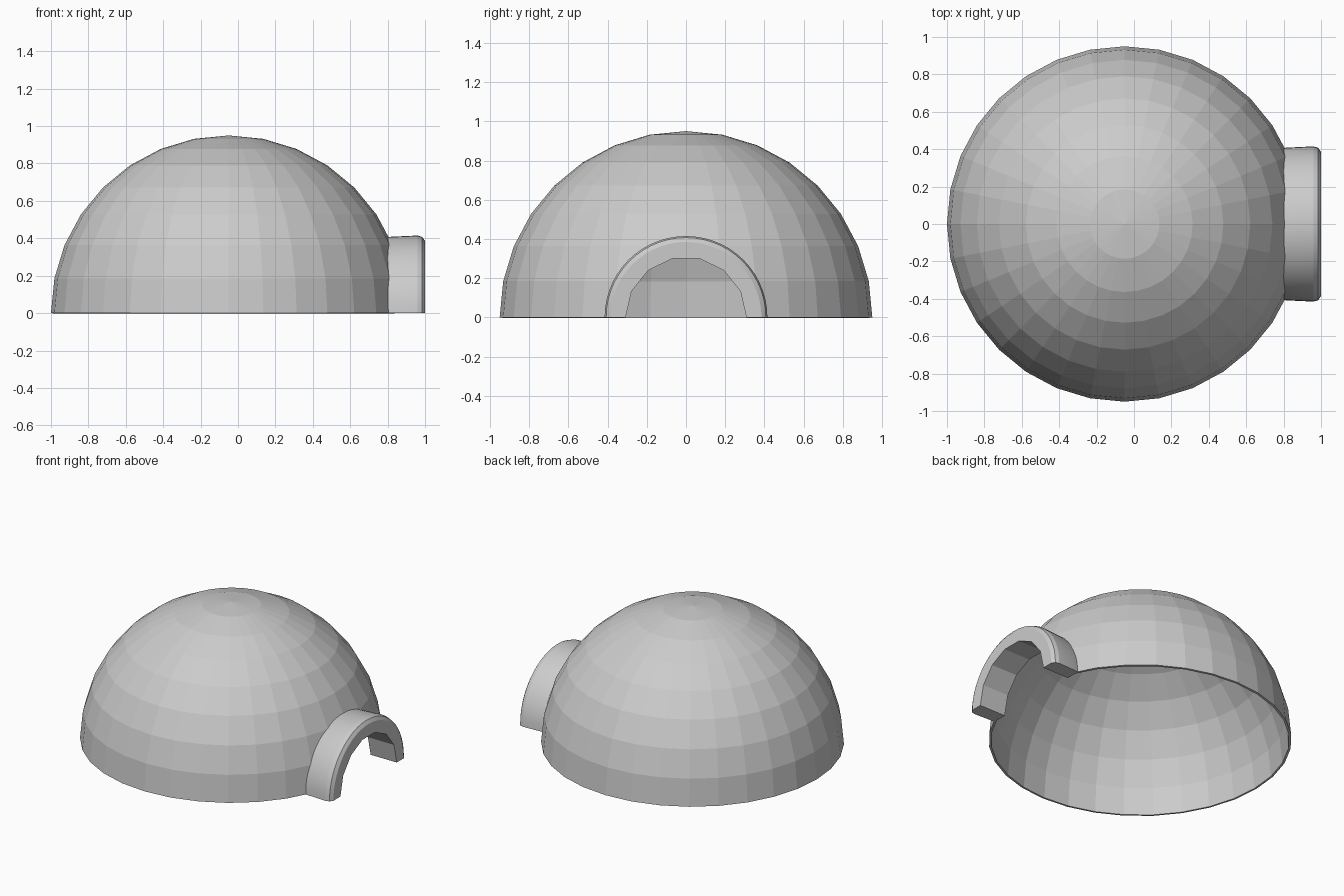
import bpy, bmesh, math

if "Cube" in bpy.data.objects:
    bpy.data.objects.remove(bpy.data.objects["Cube"])

R, CX = 0.95, -0.05          # dome radius and centre
DOOR = 0.31                  # doorway radius


def make_object(name, bm):
    bmesh.ops.recalc_face_normals(bm, faces=bm.faces)
    mesh = bpy.data.meshes.new(name)
    bm.to_mesh(mesh)
    bm.free()
    ob = bpy.data.objects.new(name, mesh)
    bpy.context.collection.objects.link(ob)
    return ob


# Dome: upper half of a 32 x 16 sphere, flat faces, open underneath
bm = bmesh.new()
bmesh.ops.create_uvsphere(bm, u_segments=32, v_segments=16, radius=R)
bmesh.ops.delete(bm, geom=[v for v in bm.verts if v.co.z < -0.01], context='VERTS')
bmesh.ops.translate(bm, verts=bm.verts, vec=(CX, 0, 0))
dome = make_object("dome", bm)
shell = dome.modifiers.new("thickness", 'SOLIDIFY')
shell.thickness = 0.015
shell.offset = -1

# Doorway cutter
bpy.ops.mesh.primitive_cylinder_add(vertices=28, radius=DOOR, depth=0.5,
                                    location=(0.9, 0, 0), rotation=(0, math.pi / 2, 0))
cutter = bpy.context.object
cutter.name = "doorway_cutter"
cutter.hide_render = True
cutter.hide_viewport = False
cutter.display_type = 'WIRE'
cut = dome.modifiers.new("doorway", 'BOOLEAN')
cut.operation = 'DIFFERENCE'
cut.solver = 'EXACT'
cut.object = cutter

# Entrance arch: cross-section swept over a half circle, seven flat inner facets
OUTER = [(0.80, 0.405), (0.81, 0.408), (0.96, 0.415), (0.985, 0.407), (1.0, 0.385)]
INNER = [(1.0, 0.308), (0.80, 0.308)]
STEPS, FACETS = 28, 7
half = math.pi / FACETS / 2
bm = bmesh.new()
sections = []
for i in range(STEPS + 1):
    a = math.pi * i / STEPS
    chord = math.cos(half) / math.cos(a % (2 * half) - half)
    points = OUTER + [(x, r * chord) for x, r in INNER]
    sections.append([bm.verts.new((x, r * math.cos(a), r * math.sin(a))) for x, r in points])
for s, t in zip(sections, sections[1:]):
    for k in range(len(s)):
        n = (k + 1) % len(s)
        bm.faces.new((s[k], s[n], t[n], t[k]))
bm.faces.new(sections[0])
bm.faces.new(sections[-1])
arch = make_object("entrance_arch", bm)

# Smooth arch with crisp inner facets
bpy.ops.object.select_all(action='DESELECT')
arch.select_set(True)
bpy.context.view_layer.objects.active = arch
bpy.ops.object.shade_smooth_by_angle(angle=math.radians(20))
